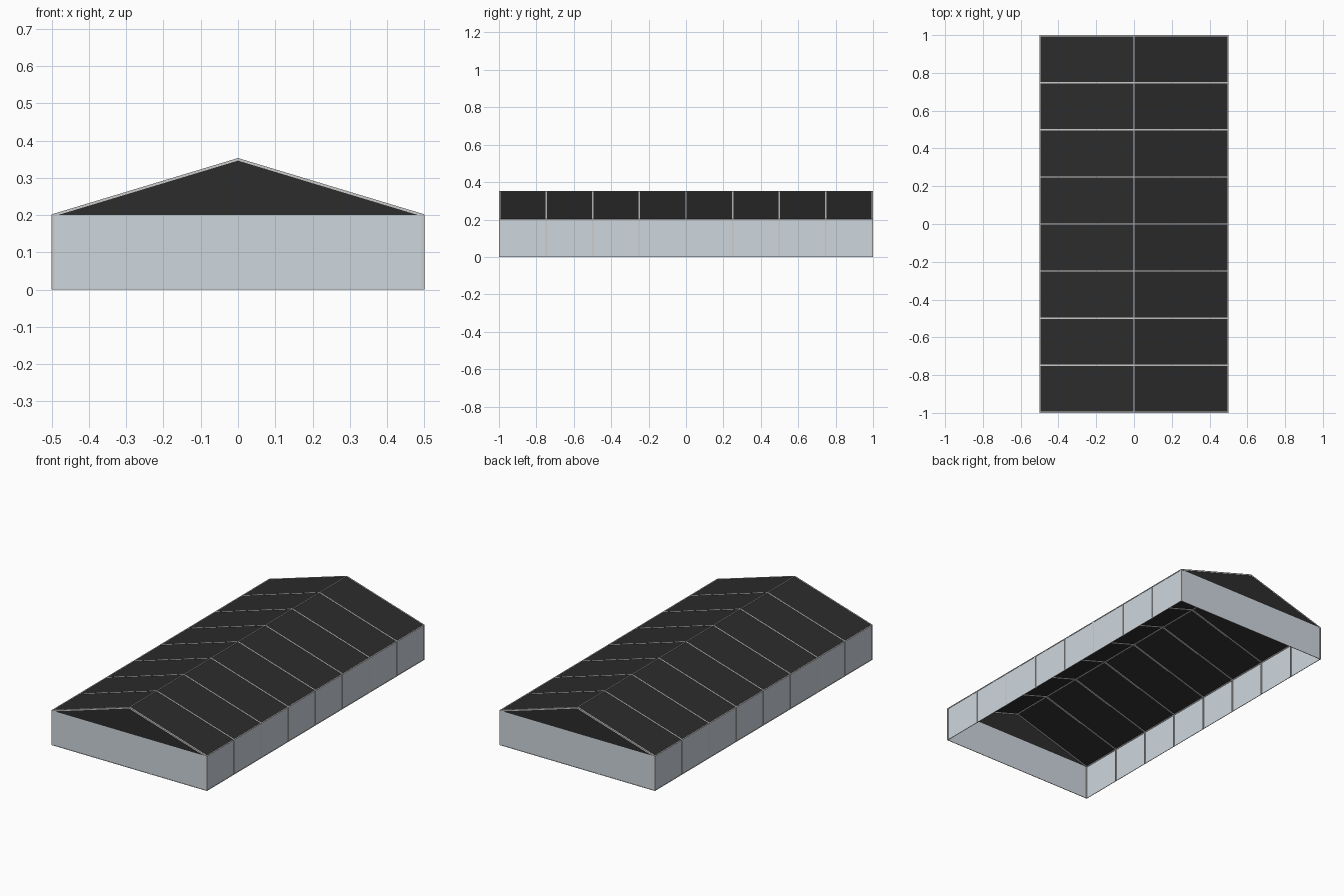
import bpy

if "Cube" in bpy.data.objects:
    bpy.data.objects.remove(bpy.data.objects["Cube"])

BAYS = 8
W, L = 0.5, 1.0          # half width and half length
EAVE, PEAK = 0.202, 0.353
BAR = 0.007              # frame bar thickness


def material(name, color):
    m = bpy.data.materials.new(name)
    m.diffuse_color = (*color, 1)
    m.use_nodes = True
    m.node_tree.nodes["Principled BSDF"].inputs["Base Color"].default_value = m.diffuse_color
    return m


METAL = material("frame_metal", (0.55, 0.56, 0.57))
CANVAS = material("dark_canvas", (0.025, 0.025, 0.025))
PANEL = material("pale_panel", (0.62, 0.68, 0.73))


def add_mesh(name, verts, faces, mat):
    me = bpy.data.meshes.new(name)
    me.from_pydata(verts, [], faces)
    me.materials.append(mat)
    ob = bpy.data.objects.new(name, me)
    bpy.context.collection.objects.link(ob)
    return ob


def box(name, x, z, w, h, y0, y1):
    """Straight bar running along y."""
    bpy.ops.mesh.primitive_cube_add(size=1, location=(x, (y0 + y1) / 2, z))
    ob = bpy.context.object
    ob.name = name
    ob.scale = (w, y1 - y0, h)
    ob.data.materials.append(METAL)


def cross_bar(name, y):
    """Ground rail across an end wall."""
    bpy.ops.mesh.primitive_cube_add(size=1, location=(0, y, 0.0015))
    ob = bpy.context.object
    ob.name = name
    ob.scale = (2 * W - 2 * BAR, 0.003, 0.003)
    ob.data.materials.append(METAL)


# Portal frames: posts and rafters in one bent profile
def portal(i, y):
    outer = [(-W, 0), (-W, EAVE), (0, PEAK), (W, EAVE), (W, 0)]
    wi = W - BAR
    inner = [(-wi, 0), (-wi, EAVE - 0.005), (0, PEAK - BAR), (wi, EAVE - 0.005), (wi, 0)]
    h = BAR / 2
    verts = [(x, y + s * h, z) for s in (-1, 1) for x, z in outer + inner]
    faces = []
    for k in range(4):
        faces += [(k, k + 5, k + 6, k + 1), (k + 10, k + 11, k + 16, k + 15),
                  (k, k + 1, k + 11, k + 10), (k + 5, k + 15, k + 16, k + 6)]
    faces += [(0, 10, 15, 5), (4, 9, 19, 14)]
    add_mesh(f"portal_frame_{i}", verts, faces, METAL)


ys = [-L + BAR / 2 + i * (2 * L - BAR) / BAYS for i in range(BAYS + 1)]
for i, y in enumerate(ys):
    portal(i, y)

# Wall and roof sheets for every bay, on both sides
px, pe, pp = W - 0.002, EAVE - 0.001, PEAK - 0.0015
for i in range(BAYS):
    a, b = ys[i], ys[i + 1]
    for side, s in (("left", -1), ("right", 1)):
        x = s * px
        wall = [(x, a, 0), (x, b, 0), (x, b, pe), (x, a, pe)]
        roof = [(x, a, pe), (x, b, pe), (0, b, pp), (0, a, pp)]
        order = (0, 1, 2, 3) if s > 0 else (3, 2, 1, 0)
        add_mesh(f"{side}_wall_{i}", wall, [order], PANEL)
        add_mesh(f"{side}_roof_{i}", roof, [order], CANVAS)

# End walls and gables
for end, s in (("front", -1), ("back", 1)):
    y = s * (L - 0.002)
    order = (0, 1, 2, 3) if s < 0 else (3, 2, 1, 0)
    tri = (0, 1, 2) if s < 0 else (2, 1, 0)
    add_mesh(f"{end}_wall", [(-px, y, 0), (px, y, 0), (px, y, 0.2), (-px, y, 0.2)], [order], PANEL)
    add_mesh(f"{end}_gable", [(-px, y, 0.2), (px, y, 0.2), (0, y, pp)], [tri], CANVAS)
    cross_bar(f"{end}_ground_rail", y)

# Ridge, eave and ground rails along the length
box("ridge_bar", 0, PEAK - 0.003, 0.005, 0.005, -L, L)
for side, s in (("left", -1), ("right", 1)):
    box(f"{side}_eave_bar", s * (W - 0.0025), EAVE - 0.0025, 0.005, 0.005, -L, L)
    box(f"{side}_ground_rail", s * (W - 0.0015), 0.0015, 0.003, 0.003, -L, L)
